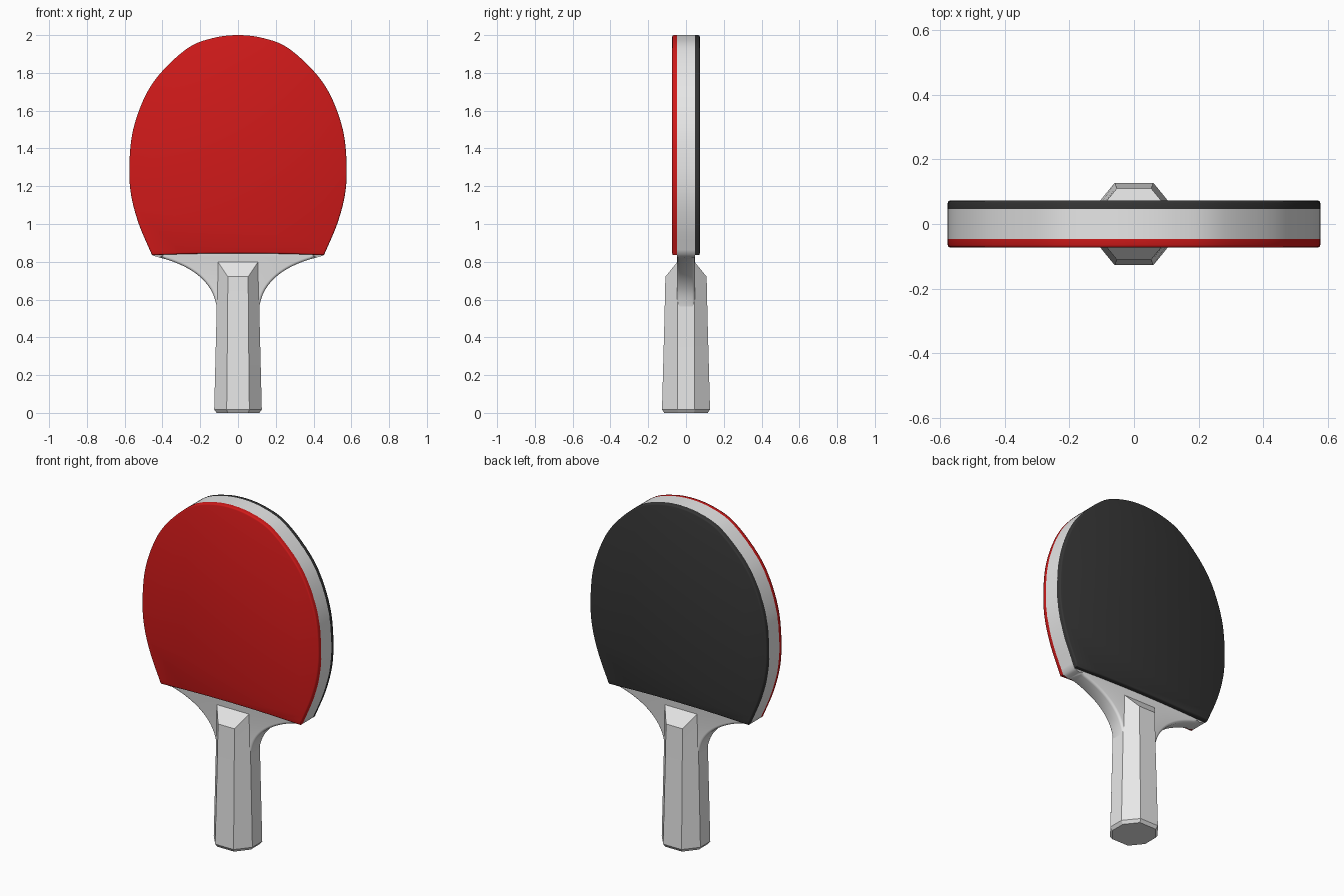
import bpy, bmesh
from mathutils import Vector

if "Cube" in bpy.data.objects:
    bpy.data.objects.remove(bpy.data.objects["Cube"])


def material(name, rgb):
    m = bpy.data.materials.new(name)
    m.diffuse_color = (*rgb, 1)
    m.use_nodes = True
    m.node_tree.nodes["Principled BSDF"].inputs["Base Color"].default_value = m.diffuse_color
    return m


WOOD = material("pale wood", (0.8, 0.8, 0.8))
RED = material("red rubber", (0.63, 0.01, 0.01))
BLACK = material("black rubber", (0.035, 0.035, 0.035))


def spline(pts, first=None, last=None, steps=6):
    """Smooth curve through the points (Catmull-Rom)."""
    p = [Vector(q) for q in pts]
    p = [Vector(first) if first else 2 * p[0] - p[1]] + p
    p.append(Vector(last) if last else 2 * p[-1] - p[-2])
    out = []
    for i in range(1, len(p) - 2):
        a, b, c, d = p[i - 1:i + 3]
        for k in range(steps):
            t = k / steps
            out.append(0.5 * (2 * b + (c - a) * t + (2 * a - 5 * b + 4 * c - d) * t * t
                              + (3 * b - a - 3 * c + d) * t ** 3))
    return out + [p[-2]]


def mirrored(half):
    """Close a right-hand outline that starts at the bottom and ends on x = 0."""
    return half + [Vector((-q.x, q.y)) for q in reversed(half) if q.x > 1e-5]


def finish(bm, name, mat, angle=0.5):
    bmesh.ops.recalc_face_normals(bm, faces=bm.faces)
    me = bpy.data.meshes.new(name)
    bm.to_mesh(me)
    bm.free()
    me.materials.append(mat)
    ob = bpy.data.objects.new(name, me)
    bpy.context.collection.objects.link(ob)
    bpy.ops.object.select_all(action='DESELECT')
    ob.select_set(True)
    bpy.context.view_layer.objects.active = ob
    bpy.ops.object.shade_smooth_by_angle(angle=angle)
    return ob


def slab(outline, y0, y1):
    """Extrude an x-z outline from y0 to y1."""
    bm = bmesh.new()
    face = bm.faces.new([bm.verts.new((q.x, y0, q.y)) for q in outline])
    ext = bmesh.ops.extrude_face_region(bm, geom=[face])
    moved = [g for g in ext["geom"] if isinstance(g, bmesh.types.BMVert)]
    bmesh.ops.translate(bm, verts=moved, vec=(0, y1 - y0, 0))
    return bm


# Shared outlines
head = spline([(0.455, 0.835), (0.525, 1.0), (0.567, 1.16), (0.575, 1.32), (0.555, 1.5),
               (0.49, 1.68), (0.40, 1.81), (0.26, 1.935), (0.13, 1.985), (0, 2.0)],
              last=(-0.13, 1.985))
neck = spline([(0.10, 0.42), (0.108, 0.50), (0.114, 0.57), (0.14, 0.645), (0.19, 0.71),
               (0.26, 0.762), (0.35, 0.803), (0.455, 0.833)])

# Wooden blade with flared neck, neck edges rounded
bm = slab(mirrored(neck[:-1] + head), -0.047, 0.047)
neck_edges = [e for e in bm.edges
              if abs(e.verts[0].co.y - e.verts[1].co.y) < 1e-5
              and all(0.43 < v.co.z < 0.82 for v in e.verts)]
bmesh.ops.bevel(bm, geom=neck_edges, offset=0.014, segments=3, profile=0.5, affect='EDGES')
finish(bm, "blade", WOOD, 0.8)

# Rubber sheets with a softened outer edge and slightly arched bottom
arch = [Vector((x, 0.845 - 0.01 * (x / 0.455) ** 2)) for x in (0, 0.15, 0.3)]
right = arch + head
sheet = right + [Vector((-q.x, q.y)) for q in reversed(right[1:-1])]
for name, mat, s in (("front_rubber", RED, -1), ("back_rubber", BLACK, 1)):
    bm = slab(sheet, s * 0.046, s * 0.073)
    rim = [e for e in bm.edges if all(abs(v.co.y) > 0.07 for v in e.verts)]
    bmesh.ops.bevel(bm, geom=rim, offset=0.008, segments=2, profile=0.5, affect='EDGES')
    finish(bm, name, mat, 0.8)

# Eight-sided tapered handle
bm = bmesh.new()
rings = []
for z, rx, ry, fx, fy in ((0, 0.113, 0.115, 0.055, 0.042), (0.018, 0.126, 0.127, 0.06, 0.046),
                          (0.5, 0.114, 0.114, 0.055, 0.044), (0.86, 0.107, 0.106, 0.053, 0.043)):
    quarter = [(rx, fy), (fx, ry), (-fx, ry), (-rx, fy)]
    ring = quarter + [(-x, -y) for x, y in quarter]
    rings.append([bm.verts.new((x, y, z)) for x, y in ring])
for lo, hi in zip(rings, rings[1:]):
    for i in range(8):
        j = (i + 1) % 8
        bm.faces.new((lo[i], lo[j], hi[j], hi[i]))
bm.faces.new(rings[0])
bm.faces.new(rings[-1])
# Sloped shoulders front and back
for s in (-1, 1):
    cut = bmesh.ops.bisect_plane(bm, geom=bm.verts[:] + bm.edges[:] + bm.faces[:],
                                 plane_co=(0, s * 0.11, 0.72), plane_no=(0, s * 0.08, 0.065),
                                 clear_outer=True)
    edges = [g for g in cut["geom_cut"] if isinstance(g, bmesh.types.BMEdge)]
    bmesh.ops.holes_fill(bm, edges=edges, sides=0)
finish(bm, "handle", WOOD, 0.3)
